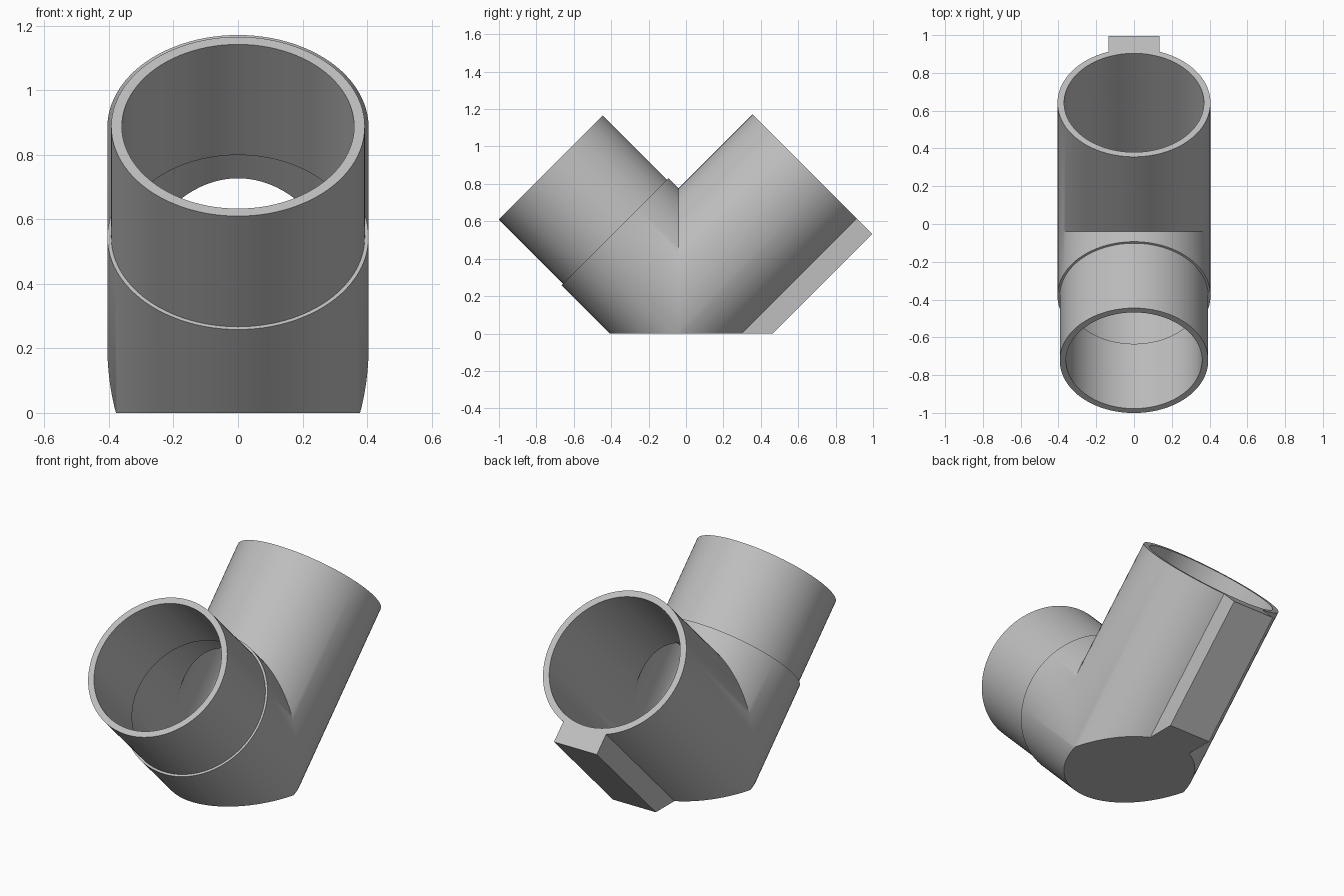
import bpy
import bmesh
from math import sin, cos, pi, sqrt, radians
from mathutils import Vector

if "Cube" in bpy.data.objects:
    bpy.data.objects.remove(bpy.data.objects["Cube"], do_unlink=True)

# Main dimensions: two arms rise at 45 degrees from a shared crossing point
CROSS_Y, CROSS_Z = -0.039, 0.204
SEGMENTS = 96
OUTER, BORE = 0.405, 0.37
SPIGOT_OUTER, SPIGOT_BORE = 0.393, 0.36
END, STEP = 0.963, 0.482
BACK, FRONT = 1, -1

grey = bpy.data.materials.new("plain grey")
grey.use_nodes = True
grey.diffuse_color = (0.52, 0.52, 0.52, 1)
grey.node_tree.nodes["Principled BSDF"].inputs["Base Color"].default_value = grey.diffuse_color


def arm_point(side, x, along, below):
    """Point on an arm: distance along its axis, and below that axis."""
    return Vector((x, CROSS_Y + side * (along + below) / sqrt(2),
                   CROSS_Z + (along - below) / sqrt(2)))


def make_object(name, bm):
    bmesh.ops.recalc_face_normals(bm, faces=bm.faces)
    mesh = bpy.data.meshes.new(name)
    bm.to_mesh(mesh)
    bm.free()
    mesh.materials.append(grey)
    obj = bpy.data.objects.new(name, mesh)
    bpy.context.collection.objects.link(obj)
    return obj


def elbow(name, sections, floor=None):
    """Solid swept through (side, radius, along); along None is the mitre."""
    bm = bmesh.new()
    rings = []
    for side, radius, along in sections:
        ring = []
        for i in range(SEGMENTS):
            angle = 2 * pi * i / SEGMENTS
            below = radius * cos(angle)
            a = -below if along is None else along
            ring.append(bm.verts.new(arm_point(side, radius * sin(angle), a, below)))
        rings.append(ring)
    for r0, r1 in zip(rings, rings[1:]):
        for i in range(SEGMENTS):
            j = (i + 1) % SEGMENTS
            bm.faces.new((r0[i], r0[j], r1[j], r1[i]))
    bm.faces.new(rings[0])
    bm.faces.new(rings[-1])
    if floor is not None:
        cut = bmesh.ops.bisect_plane(bm, geom=bm.verts[:] + bm.edges[:] + bm.faces[:],
                                     plane_co=(0, 0, floor), plane_no=(0, 0, 1),
                                     clear_inner=True)
        edges = [e for e in cut["geom_cut"] if isinstance(e, bmesh.types.BMEdge)]
        bmesh.ops.edgeloop_fill(bm, edges=edges)
    return make_object(name, bm)


def block(name, half_width, along, below):
    """Box lined up with the back arm."""
    bm = bmesh.new()
    bmesh.ops.create_cube(bm, size=2)
    for v in bm.verts:
        v.co = arm_point(BACK, half_width * v.co.x,
                         along[v.co.y > 0], below[v.co.z > 0])
    return make_object(name, bm)


def combine(target, tool, operation):
    mod = target.modifiers.new(operation.lower(), 'BOOLEAN')
    mod.operation = operation
    mod.solver = 'EXACT'
    mod.object = tool
    bpy.context.view_layer.objects.active = target
    bpy.ops.object.modifier_apply(modifier=mod.name)
    bpy.data.objects.remove(tool, do_unlink=True)


# Outer body with the slimmer front spigot
body = elbow("pipe_elbow", [(BACK, OUTER, END), (BACK, OUTER, None),
                            (FRONT, OUTER, STEP), (FRONT, SPIGOT_OUTER, STEP),
                            (FRONT, SPIGOT_OUTER, END + 0.004)])

# Key housing along the underside of the back arm
combine(body, block("key_housing", 0.135, (0, END), (0.2, 0.5)), 'UNION')

# Flat base
bm = bmesh.new()
bmesh.ops.create_cube(bm, size=4)
bmesh.ops.translate(bm, verts=bm.verts, vec=(0, 0, -2))
combine(body, make_object("ground_cutter", bm), 'DIFFERENCE')

# Through bore, closed by a thin floor
bore = elbow("bore", [(BACK, BORE, END + 0.05), (BACK, BORE, None),
                      (FRONT, BORE, STEP), (FRONT, SPIGOT_BORE, STEP),
                      (FRONT, SPIGOT_BORE, END + 0.05)], floor=0.035)
combine(body, bore, 'DIFFERENCE')

# Keyway: open notch near the mouth, then a pocket under the wall
combine(body, block("keyway_notch", 0.097, (STEP, END + 0.05), (0.2, 0.465)), 'DIFFERENCE')
combine(body, block("keyway_pocket", 0.097, (0.25, STEP + 0.02), (0.402, 0.465)), 'DIFFERENCE')

# Smooth walls with crisp rims
bpy.ops.object.select_all(action='DESELECT')
body.select_set(True)
bpy.context.view_layer.objects.active = body
bpy.ops.object.shade_smooth_by_angle(angle=radians(30))
